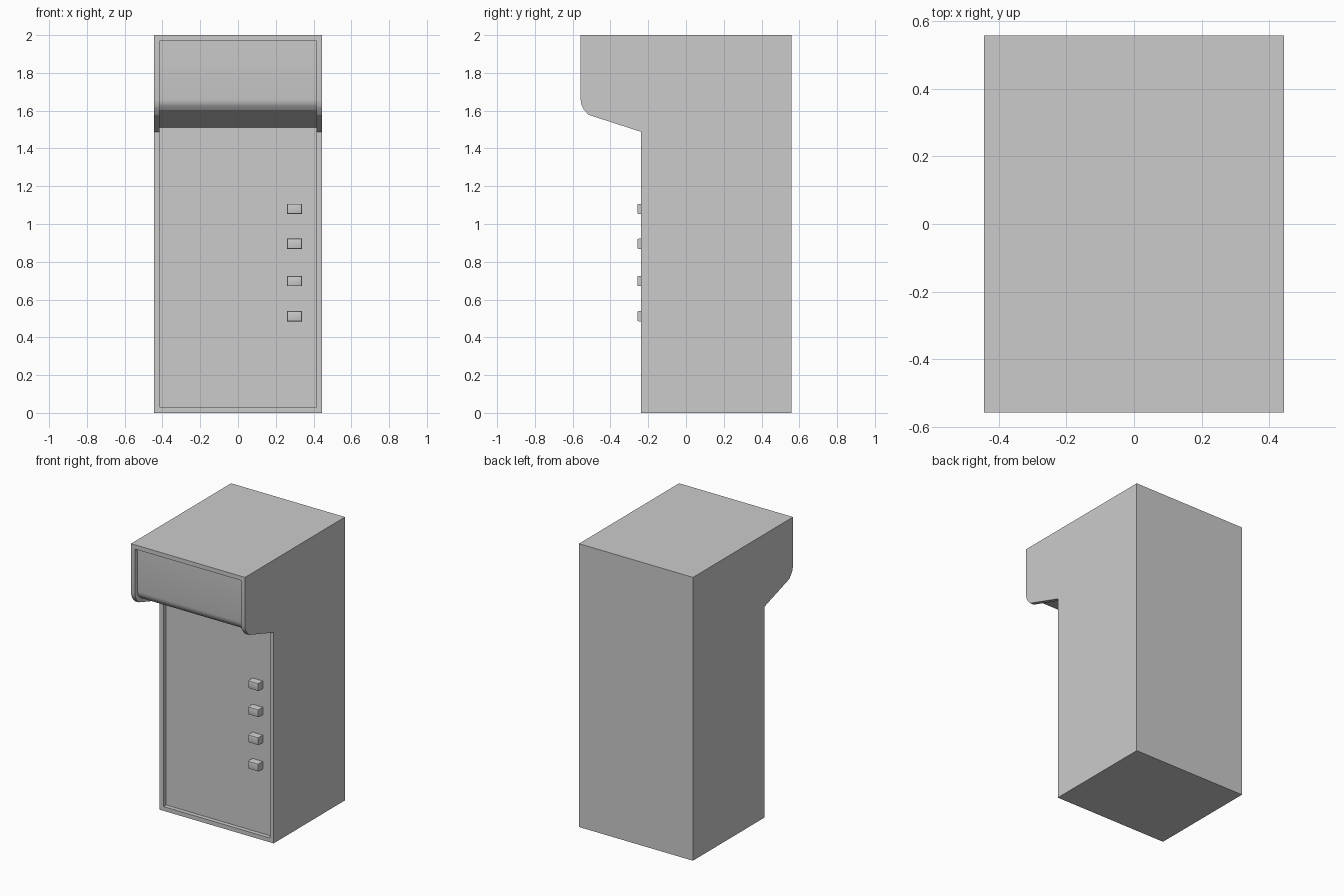
import bpy, bmesh, math
from mathutils import Vector

if "Cube" in bpy.data.objects:
    bpy.data.objects.remove(bpy.data.objects["Cube"])

HALF_W, RIM, DEPTH, BACK = 0.445, 0.03, 0.03, 0.558

# front profile (y, z), running from the top edge down to the floor
outer = [Vector(p) for p in [(-0.558, 2.0), (-0.558, 1.657), (-0.553, 1.63), (-0.542, 1.608),
                             (-0.516, 1.578), (-0.238, 1.488), (-0.238, 0.0)]]
rim = [p.copy() for p in outer]
rim[0].y, rim[-1].y = 2.0 - RIM, RIM


def offset(path, d):
    """Shift an open path inwards with mitred corners."""
    dirs = [(b - a).normalized() for a, b in zip(path, path[1:])]
    norms = [Vector((-v.y, v.x)) for v in dirs]
    pairs = zip([norms[0]] + norms, norms + [norms[-1]])
    return [p + (a + b) * d / (1 + a.dot(b)) for p, (a, b) in zip(path, pairs)]


def finish(name, bm):
    bmesh.ops.recalc_face_normals(bm, faces=bm.faces)
    me = bpy.data.meshes.new(name)
    bm.to_mesh(me)
    bm.free()
    ob = bpy.data.objects.new(name, me)
    bpy.context.collection.objects.link(ob)
    return ob


def smooth(ob):
    bpy.ops.object.select_all(action='DESELECT')
    ob.select_set(True)
    bpy.context.view_layer.objects.active = ob
    bpy.ops.object.shade_smooth_by_angle(angle=math.radians(30))


# cabinet body with a recessed front inside a thin rim
bm = bmesh.new()


def row(path, x):
    return [bm.verts.new((x, p.x, p.y)) for p in path]


def bridge(a, b):
    for i in range(len(a) - 1):
        bm.faces.new((a[i], a[i + 1], b[i + 1], b[i]))


recess = offset(rim, DEPTH)
back = [Vector((BACK, 0)), Vector((BACK, 2))]
sides = []
for s in (-1, 1):
    o, r = row(outer, s * HALF_W), row(rim, s * (HALF_W - RIM))
    q, b = row(recess, s * (HALF_W - RIM)), row(back, s * HALF_W)
    bridge(o, r)
    bridge(r, q)
    bm.faces.new(o + b)
    sides.append((o, r, q, b))
(o1, r1, q1, b1), (o2, r2, q2, b2) = sides
bridge(q1, q2)
for i in (0, -1):
    bm.faces.new((o1[i], o2[i], r2[i], r1[i]))
    bm.faces.new((r1[i], r2[i], q2[i], q1[i]))
bm.faces.new((o1[0], o2[0], b2[1], b1[1]))
bm.faces.new((o1[-1], o2[-1], b2[0], b1[0]))
bm.faces.new((b1[0], b2[0], b2[1], b1[1]))
smooth(finish("cabinet_body", bm))

# selection buttons down the right of the front panel
for i, z in enumerate((0.512, 0.698, 0.895, 1.08)):
    bm = bmesh.new()
    bmesh.ops.create_cube(bm, size=1)
    for v in bm.verts:
        v.co = (0.299 + v.co.x * 0.08, -0.232 + v.co.y * 0.052, z + v.co.z * 0.054)
    front = [e for e in bm.edges if all(v.co.y < -0.232 for v in e.verts)]
    bmesh.ops.bevel(bm, geom=front, offset=0.006, segments=2, profile=0.5, affect='EDGES')
    smooth(finish(f"button_{i + 1}", bm))
